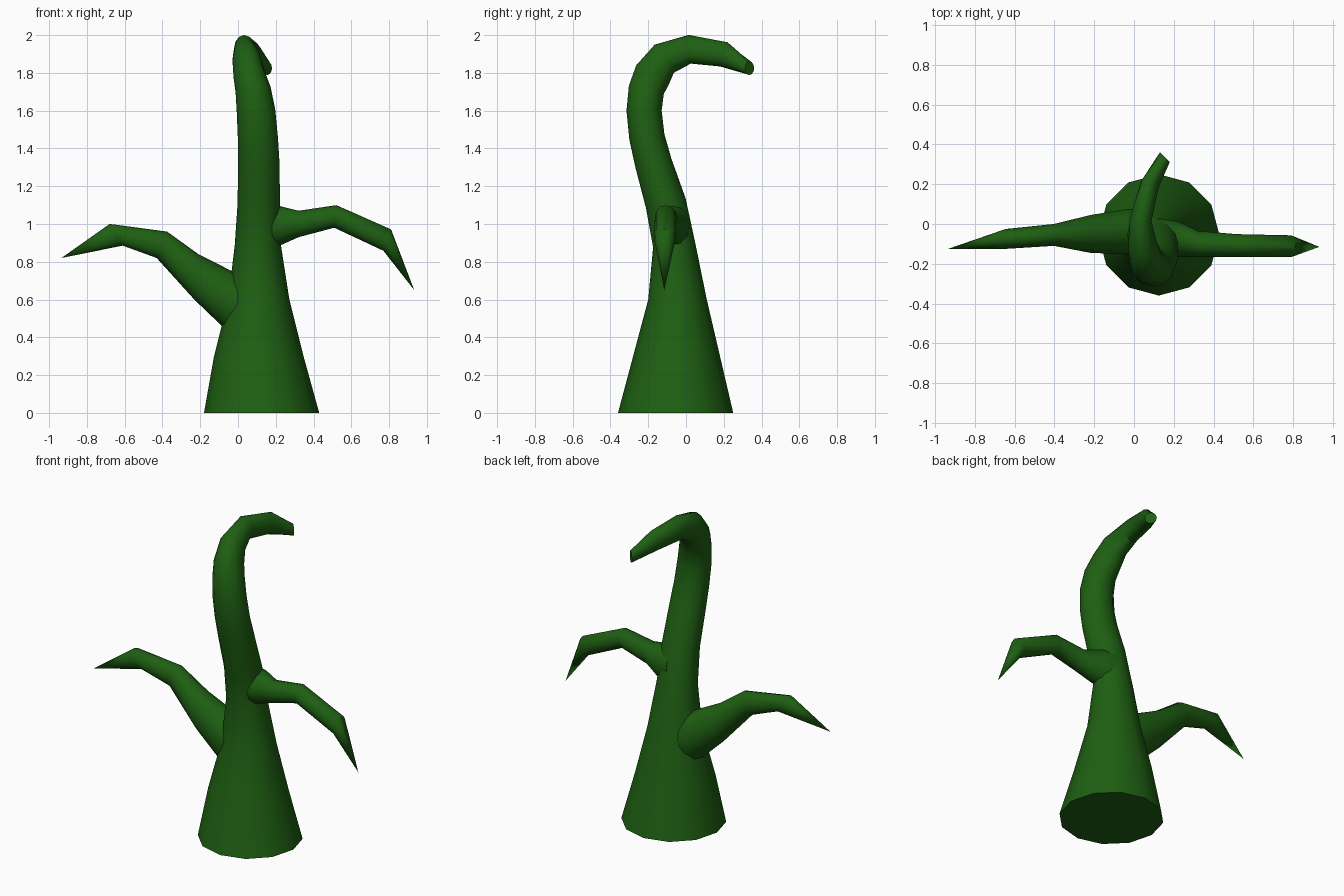
import bpy, bmesh, math
from mathutils import Vector

if "Cube" in bpy.data.objects:
    bpy.data.objects.remove(bpy.data.objects["Cube"])

green = bpy.data.materials.new("plant_green")
green.diffuse_color = (0.013, 0.115, 0.006, 1)
green.use_nodes = True
green.node_tree.nodes["Principled BSDF"].inputs["Base Color"].default_value = green.diffuse_color


def sweep(name, rings, side_axis, n=12, pointed=False):
    """Skin oval rings: (centre, side radius, other radius, tangent or None)."""
    bm = bmesh.new()
    pts = [Vector(r[0]) for r in rings]
    loops = []
    for i, (c, ra, rb, tan) in enumerate(rings):
        nxt, prv = pts[min(i + 1, len(pts) - 1)], pts[max(i - 1, 0)]
        t = Vector(tan).normalized() if tan else (nxt - prv).normalized()
        if pointed and i == len(rings) - 1:
            loops.append([bm.verts.new(c)])
            continue
        a = Vector(side_axis)
        a = (a - t * a.dot(t)).normalized()
        b = t.cross(a)
        loops.append([bm.verts.new(pts[i] + a * ra * math.cos(k * math.tau / n)
                                   + b * rb * math.sin(k * math.tau / n)) for k in range(n)])
    for lo, hi in zip(loops, loops[1:]):
        for k in range(n):
            j = (k + 1) % n
            if len(hi) == 1:
                bm.faces.new((lo[k], lo[j], hi[0]))
            else:
                bm.faces.new((lo[k], lo[j], hi[j], hi[k]))
    bm.faces.new(loops[0][::-1])
    if not pointed:
        bm.faces.new(loops[-1])
    bmesh.ops.recalc_face_normals(bm, faces=bm.faces)
    me = bpy.data.meshes.new(name)
    bm.to_mesh(me)
    bm.free()
    me.materials.append(green)
    ob = bpy.data.objects.new(name, me)
    bpy.context.collection.objects.link(ob)
    bpy.ops.object.select_all(action='DESELECT')
    ob.select_set(True)
    bpy.context.view_layer.objects.active = ob
    bpy.ops.object.shade_smooth_by_angle(angle=math.radians(40))
    return ob


# Tapering trunk that curls over at the top
sweep("trunk", [
    ((0.125, -0.055, 0.0), .305, .305, (0, 0, 1)),
    ((0.11, -0.05, 0.30), .237, .23, (0, 0, 1)),
    ((0.11, -0.045, 0.60), .162, .155, (0, 0, 1)),
    ((0.105, -0.063, 0.89), .122, .112, None),
    ((0.11, -0.107, 1.11), .112, .108, None),
    ((0.11, -0.172, 1.32), .110, .098, None),
    ((0.105, -0.207, 1.46), .106, .094, None),
    ((0.095, -0.222, 1.60), .102, .093, None),
    ((0.08, -0.210, 1.71), .094, .095, None),
    ((0.06, -0.177, 1.79), .085, .100, None),
    ((0.045, -0.115, 1.875), .075, .090, None),
    ((0.033, 0.02, 1.925), .055, .076, None),
    ((0.08, 0.20, 1.898), .047, .067, None),
    ((0.155, 0.336, 1.825), .035, .036, (0.7, 0.7, 0)),
], (1, 0, 0))

# Right branch, drooping to a point
sweep("right_branch", [
    ((0.12, -0.07, 0.99), .10, .12, (1, 0, 0)),
    ((0.22, -0.075, 0.99), .09, .105, (1, 0, 0)),
    ((0.32, -0.10, 1.00), .066, .070, (1, 0, 0)),
    ((0.515, -0.108, 1.04), .057, .060, (1, 0, -0.1)),
    ((0.79, -0.112, 0.915), .055, .060, (1, 0, -0.36)),
    ((0.933, -0.115, 0.65), 0, 0, None),
], (0, 1, 0), pointed=True)

# Left branch, thick at the root
sweep("left_branch", [
    ((0.03, -0.04, 0.55), .12, .16, (-1, 0, 0)),
    ((-0.055, -0.04, 0.60), .112, .155, (-1, 0, 0.1)),
    ((-0.22, -0.05, 0.72), .095, .120, (-1, 0, 0.1)),
    ((-0.403, -0.055, 0.89), .055, .075, (-1, 0, 0.4)),
    ((-0.645, -0.075, 0.943), .050, .067, (-1, 0, -0.6)),
    ((-0.935, -0.125, 0.82), 0, 0, None),
], (0, 1, 0), pointed=True)
